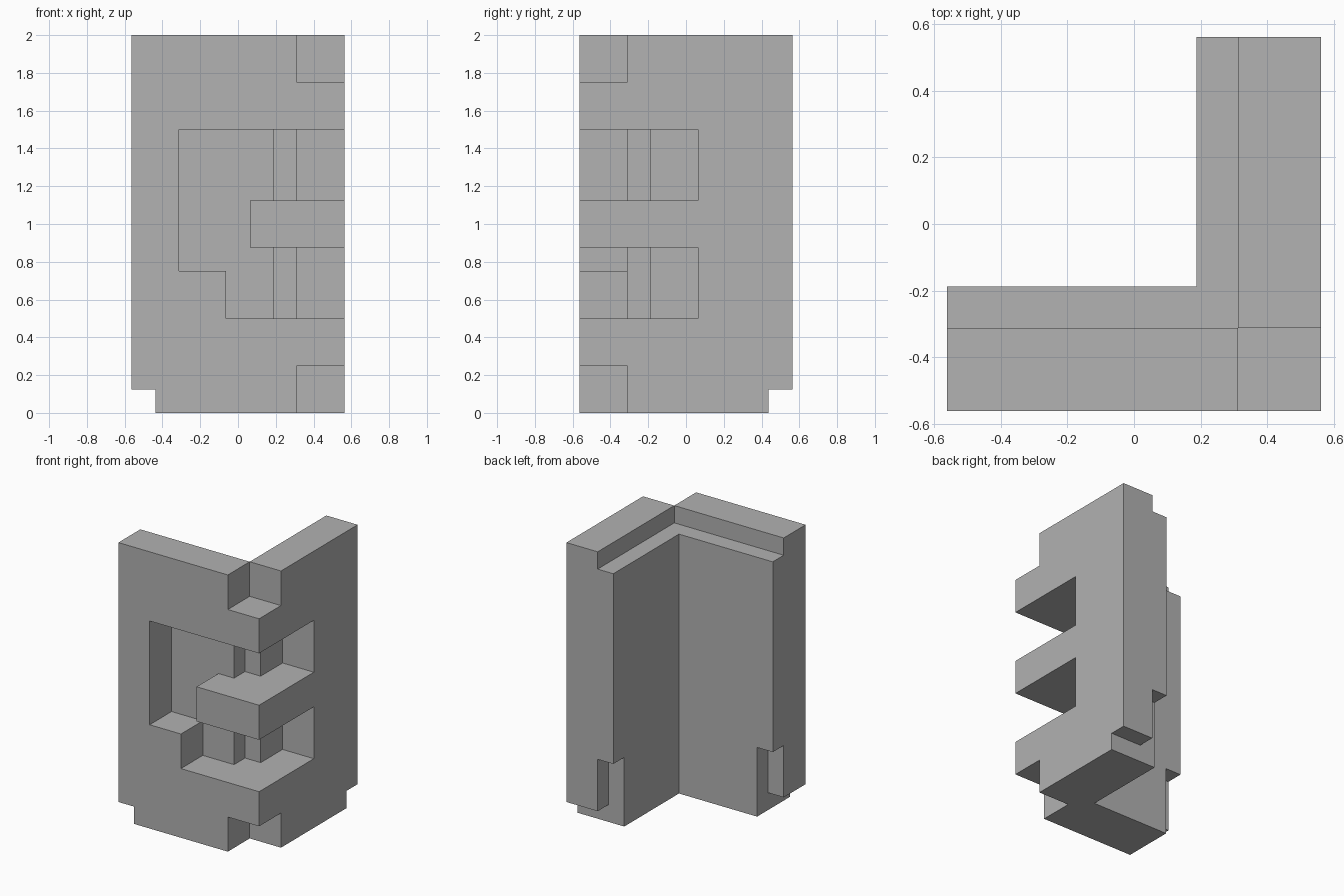
import bpy, bmesh

cube = bpy.data.objects.get("Cube")
if cube:
    bpy.data.objects.remove(cube, do_unlink=True)

UNIT = 1 / 16  # the design sits on a grid of sixteenths

# Ordered build steps: (adds material, low corner, high corner)
steps = []


def add(lo, hi):
    steps.append((True, lo, hi))


def cut(lo, hi):
    steps.append((False, lo, hi))


def both_walls(action, lo, hi):
    """Apply a box and its mirror across the corner diagonal (x <-> -y)."""
    action(lo, hi)
    action((-hi[1], -hi[0], lo[2]), (-lo[1], -lo[0], hi[2]))


# Outer panels and thinner inner linings
both_walls(add, (-9, -9, 0), (9, -5, 32))
both_walls(add, (-9, -5, 0), (5, -3, 30))
# Corner notches, top and bottom
cut((5, -9, 28), (9, -5, 32))
cut((5, -9, 0), (9, -5, 4))
# Foot notches and lining notches at the free ends
both_walls(cut, (-9, -9, 0), (-7, -3, 2))
both_walls(cut, (-9, -5, 0), (-7, -3, 8))
# Front recess with its stepped floor, side recess, inner corner
cut((-5, -9, 12), (9, -5, 24))
cut((-1, -9, 8), (9, -5, 12))
cut((5, -9, 8), (9, 1, 24))
cut((3, -5, 8), (5, -3, 24))
# Middle bar wrapping the corner
both_walls(add, (-1, -9, 14), (9, -5, 18))
cut((-1, -9, 14), (1, -5, 18))
add((3, -5, 14), (5, -3, 18))

# Grid lines from all box corners
lines = [sorted({p[a] for _, lo, hi in steps for p in (lo, hi)}) for a in range(3)]


def solid(cell):
    if any(c < 0 or c >= len(lines[a]) - 1 for a, c in enumerate(cell)):
        return False
    mid = [(lines[a][c] + lines[a][c + 1]) / 2 for a, c in enumerate(cell)]
    state = False
    for adds, lo, hi in steps:
        if all(l < m < h for l, m, h in zip(lo, mid, hi)):
            state = adds
    return state


# Skin the solid: one face wherever filled meets empty
bm = bmesh.new()
verts = {}


def corner(key):
    if key not in verts:
        verts[key] = bm.verts.new([lines[a][k] * UNIT for a, k in enumerate(key)])
    return verts[key]


for i in range(len(lines[0]) - 1):
    for j in range(len(lines[1]) - 1):
        for k in range(len(lines[2]) - 1):
            cell = (i, j, k)
            if not solid(cell):
                continue
            for axis in range(3):
                u, v = (axis + 1) % 3, (axis + 2) % 3
                for side in (0, 1):
                    other = list(cell)
                    other[axis] += 2 * side - 1
                    if solid(other):
                        continue
                    ring = []
                    for du, dv in ((0, 0), (1, 0), (1, 1), (0, 1)):
                        key = list(cell)
                        key[axis] += side
                        key[u] += du
                        key[v] += dv
                        ring.append(corner(tuple(key)))
                    bm.faces.new(ring if side else ring[::-1])

# Merge flat areas into clean faces
bmesh.ops.dissolve_limit(bm, angle_limit=0.01, verts=bm.verts[:], edges=bm.edges[:])

mesh = bpy.data.meshes.new("corner_frame")
bm.to_mesh(mesh)
bm.free()
frame = bpy.data.objects.new("corner_frame", mesh)
bpy.context.collection.objects.link(frame)

# Plain grey
grey = bpy.data.materials.new("plain_grey")
grey.use_nodes = True
colour = (0.445, 0.445, 0.445, 1)
grey.diffuse_color = colour
for node in grey.node_tree.nodes:
    if node.type == 'BSDF_PRINCIPLED':
        node.inputs["Base Color"].default_value = colour
mesh.materials.append(grey)
